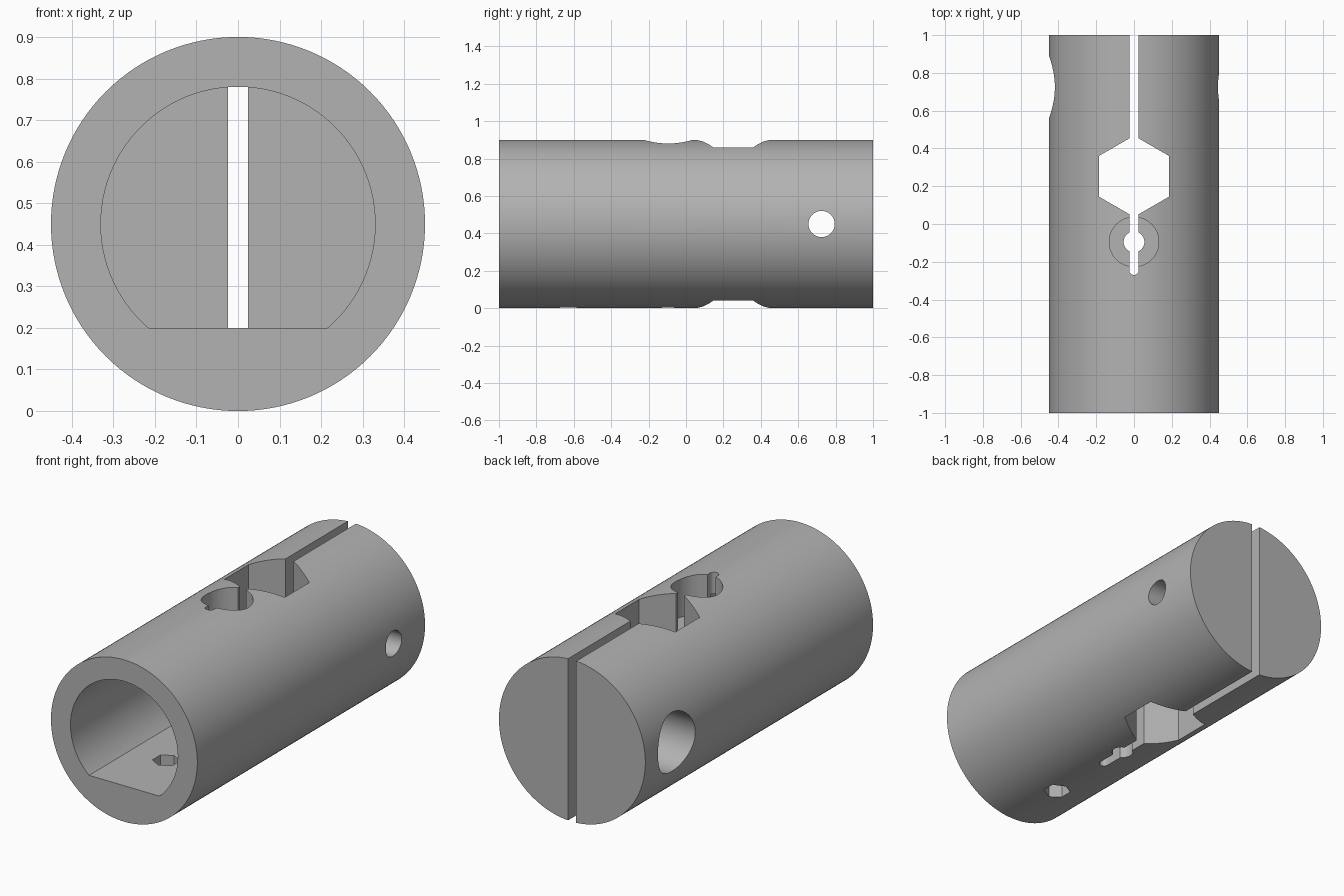
import bpy, bmesh, math
from mathutils import Vector

if "Cube" in bpy.data.objects:
    bpy.data.objects.remove(bpy.data.objects["Cube"])

ZC = 0.45  # height of the cylinder axis


def arc(cx, cy, r, a0, a1, n):
    """Points on an arc, angles in degrees, n segments."""
    return [(cx + r * math.cos(math.radians(a0 + (a1 - a0) * i / n)),
             cy + r * math.sin(math.radians(a0 + (a1 - a0) * i / n))) for i in range(n + 1)]


def circle(cx, cy, r, n=64):
    return arc(cx, cy, r, 0, 360, n)[:-1]


def prism(name, pts, axis, lo, hi):
    """Extrude a 2D profile along x (profile y,z), y (profile x,z) or z (profile x,y)."""
    place = {'x': lambda p, t: (t, p[0], p[1]),
             'y': lambda p, t: (p[0], t, p[1]),
             'z': lambda p, t: (p[0], p[1], t)}[axis]
    bm = bmesh.new()
    face = bm.faces.new([bm.verts.new(place(p, lo)) for p in pts])
    ext = bmesh.ops.extrude_face_region(bm, geom=[face])
    shift = Vector(place((0, 0), hi - lo))
    bmesh.ops.translate(bm, vec=shift, verts=[v for v in ext['geom'] if isinstance(v, bmesh.types.BMVert)])
    bmesh.ops.recalc_face_normals(bm, faces=bm.faces)
    me = bpy.data.meshes.new(name)
    bm.to_mesh(me)
    bm.free()
    ob = bpy.data.objects.new(name, me)
    bpy.context.collection.objects.link(ob)
    return ob


# main coupling cylinder
body = prism("coupling_body", circle(0, ZC, 0.45, 128), 'y', -1, 1)

# D-shaped bore profile, flat at z = 0.2
flat = math.degrees(math.asin(0.25 / 0.33))
bore = arc(0, ZC, 0.33, -flat, 180 + flat, 80)
# clamping slot with a round inner end
slot = [(0.025, 1.2), (-0.025, 1.2)] + arc(0, -0.245, 0.025, 180, 360, 12)

cutters = [
    prism("shaft_bore", bore, 'y', -1.2, -0.25),
    prism("clamp_slot", slot, 'z', -0.2, 1.1),
    prism("nut_pocket", arc(0, 0.2525, 0.215, 30, 330, 5), 'z', -0.2, 1.1),
    prism("set_screw_hex", arc(0, -0.63, 0.07, 30, 330, 5), 'z', -0.2, 0.4),
    prism("vertical_hole", circle(0, -0.095, 0.055, 40), 'z', -0.2, 1.1),
    prism("vertical_counterbore", circle(0, -0.095, 0.131), 'z', 0.67, 1.1),
    prism("cross_hole", circle(0.725, ZC, 0.07, 48), 'x', -0.6, 0.6),
    prism("cross_counterbore", circle(0.725, ZC, 0.164), 'x', -0.6, -0.23),
]

# cut every opening, then discard the cutters
bpy.context.view_layer.objects.active = body
body.select_set(True)
for c in cutters:
    c.hide_render = True
    mod = body.modifiers.new(c.name, 'BOOLEAN')
    mod.operation = 'DIFFERENCE'
    mod.solver = 'EXACT'
    mod.object = c
    bpy.ops.object.modifier_apply(modifier=mod.name)
for c in cutters:
    bpy.data.objects.remove(c, do_unlink=True)

# single grey colour and smooth curved walls
mat = bpy.data.materials.new("metal_grey")
mat.diffuse_color = (0.45, 0.45, 0.45, 1)
mat.use_nodes = True
mat.node_tree.nodes["Principled BSDF"].inputs["Base Color"].default_value = mat.diffuse_color
body.data.materials.clear()
body.data.materials.append(mat)
for p in body.data.polygons:
    p.material_index = 0
bpy.ops.object.select_all(action='DESELECT')
body.select_set(True)
bpy.ops.object.shade_smooth_by_angle(angle=math.radians(25))
